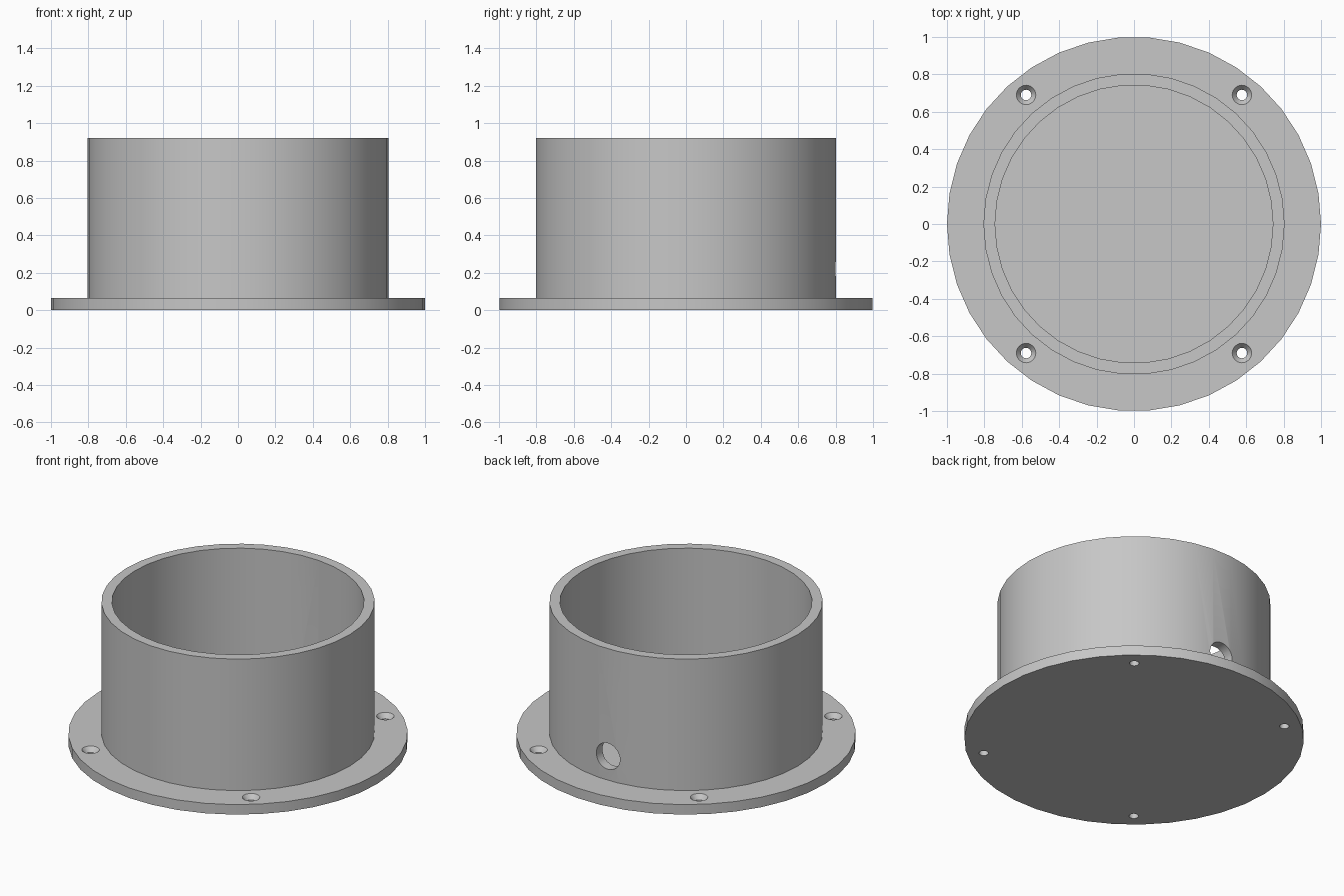
import bpy
import bmesh
from math import cos, sin, tau, radians
from mathutils import Matrix

old = bpy.data.objects.get("Cube")
if old:
    bpy.data.objects.remove(old, do_unlink=True)

grey = bpy.data.materials.new("plain grey")
grey.use_nodes = True
colour = (0.57, 0.57, 0.57, 1)
grey.diffuse_color = colour
grey.node_tree.nodes["Principled BSDF"].inputs["Base Color"].default_value = colour

SIDES = 38
FLANGE_TOP, HEIGHT = 0.065, 0.92
OUTER, INNER = 0.805, 0.743


def lathe(name, profile, sides, matrix=Matrix()):
    """Revolve an (r, z) profile whose ends lie on the axis into a closed solid."""
    bm = bmesh.new()
    rings = []
    for r, z in profile:
        count = sides if r else 1
        rings.append([bm.verts.new((r * cos(tau * i / sides), r * sin(tau * i / sides), z))
                      for i in range(count)])
    # End discs are single polygons, so the axis points are only markers
    for a, b in zip(rings, rings[1:]):
        if len(a) == 1 or len(b) == 1:
            bm.faces.new(b if len(a) == 1 else a)
        else:
            for i in range(sides):
                j = (i + 1) % sides
                bm.faces.new((a[i], a[j], b[j], b[i]))
    for ring in rings:
        if len(ring) == 1:
            bm.verts.remove(ring[0])
    bmesh.ops.recalc_face_normals(bm, faces=bm.faces)
    bm.transform(matrix)
    mesh = bpy.data.meshes.new(name)
    bm.to_mesh(mesh)
    bm.free()
    mesh.materials.append(grey)
    obj = bpy.data.objects.new(name, mesh)
    bpy.context.collection.objects.link(obj)
    return obj


# Open cup standing on a round mounting flange
body = lathe("flanged_cup", [
    (0, 0), (1, 0), (1, FLANGE_TOP), (OUTER, FLANGE_TOP), (OUTER, HEIGHT),
    (INNER, HEIGHT), (INNER, FLANGE_TOP), (0, FLANGE_TOP)], SIDES)

# Four countersunk screw holes
screw = [(0, -0.05), (0.028, -0.05), (0.028, 0.035), (0.052, FLANGE_TOP),
         (0.052, 0.1), (0, 0.1)]
cutters = [lathe("screw_hole_cutter", screw, 24, Matrix.Translation((x, y, 0)))
           for x in (-0.577, 0.577) for y in (-0.69, 0.69)]

# Cable hole through the back wall
cutters.append(lathe("cable_hole_cutter", [(0, -0.2), (0.085, -0.2), (0.085, 0.2), (0, 0.2)], 32,
                     Matrix.Translation((0, 0.78, 0.22)) @ Matrix.Rotation(radians(90), 4, "X")))

bpy.ops.object.select_all(action="DESELECT")
bpy.context.view_layer.objects.active = body
body.select_set(True)
for cutter in cutters:
    cutter.hide_render = True
    cut = body.modifiers.new("cut", "BOOLEAN")
    cut.operation = "DIFFERENCE"
    cut.solver = "EXACT"
    cut.object = cutter
    bpy.ops.object.modifier_apply(modifier=cut.name)
    bpy.data.objects.remove(cutter, do_unlink=True)

bpy.ops.object.shade_smooth_by_angle(angle=radians(30))
